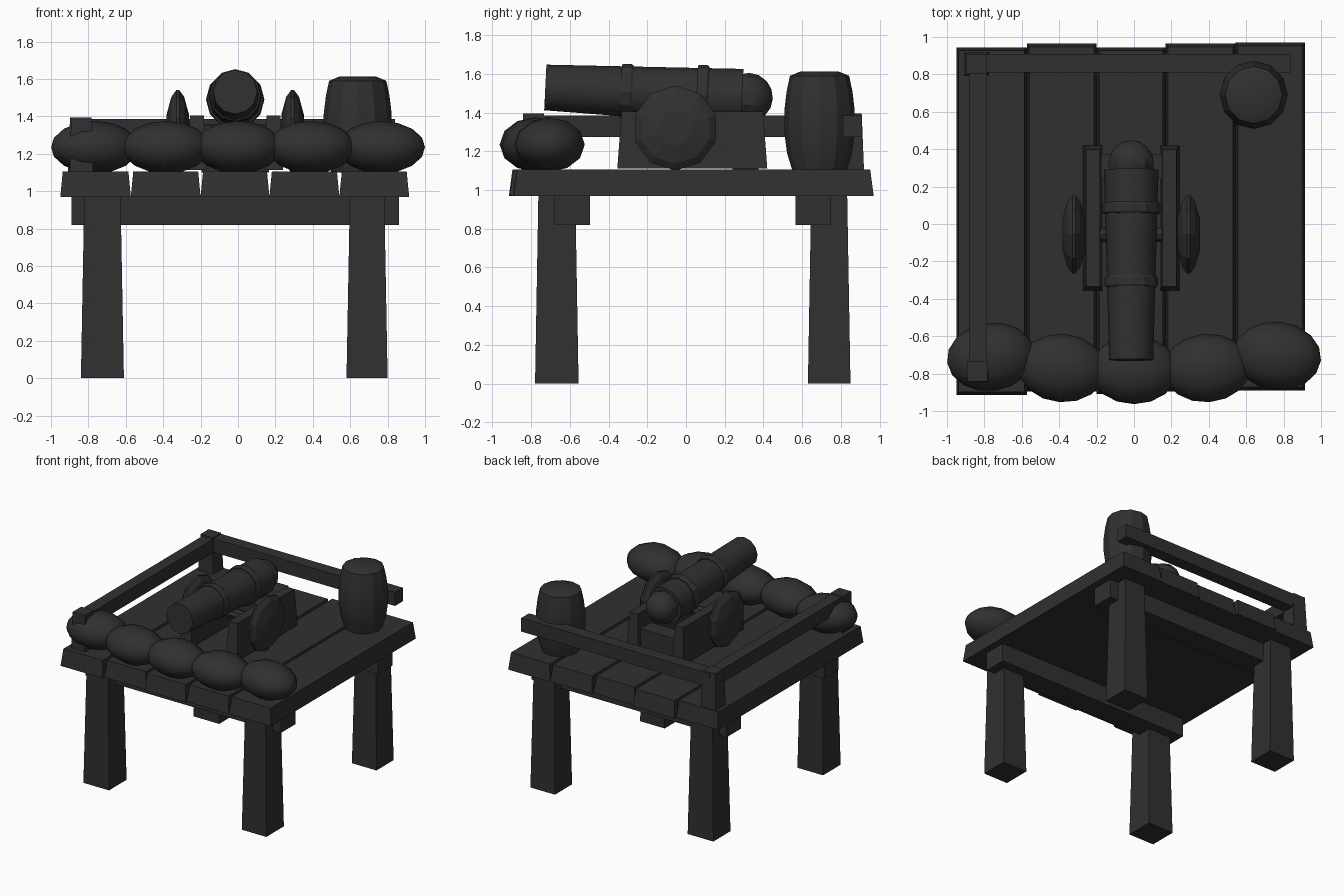
import bpy, bmesh, math
from mathutils import Matrix, Vector

if "Cube" in bpy.data.objects:
    bpy.data.objects.remove(bpy.data.objects["Cube"])

mat = bpy.data.materials.new("dark_grey")
mat.diffuse_color = (0.03, 0.03, 0.03, 1)
mat.use_nodes = True
mat.node_tree.nodes["Principled BSDF"].inputs["Base Color"].default_value = mat.diffuse_color


def finish(name, bm, smooth=None):
    bmesh.ops.recalc_face_normals(bm, faces=bm.faces)
    me = bpy.data.meshes.new(name)
    bm.to_mesh(me)
    bm.free()
    me.materials.append(mat)
    ob = bpy.data.objects.new(name, me)
    bpy.context.collection.objects.link(ob)
    if smooth:
        bpy.ops.object.select_all(action='DESELECT')
        ob.select_set(True)
        bpy.context.view_layer.objects.active = ob
        bpy.ops.object.shade_smooth_by_angle(angle=math.radians(smooth))
    return ob


def block(name, x, y, z, tx=0.0, ty=0.0):
    """Box from ranges; the top is inset by tx, ty on each side."""
    bm = bmesh.new()
    bmesh.ops.create_cube(bm, size=1)
    for v in bm.verts:
        top = v.co.z > 0
        sx, sy = math.copysign(1, v.co.x), math.copysign(1, v.co.y)
        v.co = ((x[1] if sx > 0 else x[0]) - (sx * tx if top else 0),
                (y[1] if sy > 0 else y[0]) - (sy * ty if top else 0),
                z[1] if top else z[0])
    return finish(name, bm)


def lathe(name, profile, sides, matrix, smooth=None):
    """Turned solid from (radius, height) points, closed at both ends."""
    bm = bmesh.new()
    rings = []
    for r, h in profile:
        rings.append([bm.verts.new((r * math.cos(2 * math.pi * i / sides),
                                    r * math.sin(2 * math.pi * i / sides), h))
                      for i in range(sides)])
    for a, b in zip(rings, rings[1:]):
        for i in range(sides):
            j = (i + 1) % sides
            bm.faces.new((a[i], a[j], b[j], b[i]))
    bm.faces.new(rings[0])
    bm.faces.new(rings[-1])
    bmesh.ops.transform(bm, matrix=matrix, verts=bm.verts)
    return finish(name, bm, smooth)


# legs and cross beams
for side, x in (("left", (-0.84, -0.61)), ("right", (0.58, 0.80))):
    for end, y in (("front", (-0.78, -0.555)), ("back", (0.63, 0.85))):
        block(f"{end}_{side}_leg", x, y, (0, 0.97), 0.018, 0.017)
for end, y in (("front", (-0.68, -0.495)), ("back", (0.565, 0.75))):
    block(f"{end}_cross_beam", (-0.89, 0.86), y, (0.82, 0.975))

# deck planks with bevelled gaps and uneven ends
edges = [-0.95, -0.573, -0.2, 0.168, 0.542, 0.915]
ends = [(-0.915, 0.945), (-0.895, 0.965), (-0.91, 0.945), (-0.895, 0.965), (-0.89, 0.97)]
for i, y in enumerate(ends):
    block(f"deck_plank_{i + 1}", (edges[i], edges[i + 1]), y, (0.97, 1.105), 0.013, 0.018)

# railing
block("back_rail_post", (-0.91, -0.775), (0.79, 0.92), (1.1, 1.395), 0.012, 0.012)
block("front_rail_post", (-0.9, -0.775), (-0.85, -0.725), (1.1, 1.395), 0.008, 0.008)
block("side_rail", (-0.88, -0.785), (-0.8, 0.85), (1.275, 1.385))
block("back_rail", (-0.85, 0.84), (0.81, 0.91), (1.275, 1.385))

# sandbags
bags = [(-0.765, -0.71, 8), (-0.385, -0.77, -4), (0, -0.78, 0), (0.39, -0.77, 4), (0.765, -0.705, -6)]
for i, (x, y, ang) in enumerate(bags):
    bm = bmesh.new()
    bmesh.ops.create_uvsphere(bm, u_segments=12, v_segments=8, radius=1)
    m = (Matrix.Translation((x, y, 1.235)) @ Matrix.Rotation(math.radians(ang), 4, 'Z')
         @ Matrix.Diagonal((0.236, 0.183, 0.14, 1)) @ Matrix.Rotation(math.pi / 2, 4, 'Y'))
    bmesh.ops.transform(bm, matrix=m, verts=bm.verts)
    finish(f"sandbag_{i + 1}", bm, 60)

# powder barrel
lathe("barrel", [(0.14, 1.1), (0.168, 1.19), (0.182, 1.3), (0.182, 1.41), (0.17, 1.51),
                 (0.153, 1.59), (0.1, 1.612)], 12, Matrix.Translation((0.64, 0.69, 0)), 25)

# cannon: local z runs from the muzzle backwards along the tilted axis
CX = -0.015
muzzle, breech = Vector((CX, -0.727, 1.53)), Vector((CX, 0.29, 1.48))
axis = (Matrix.Translation(muzzle)
        @ (breech - muzzle).to_track_quat('Z', 'Y').to_matrix().to_4x4())
lathe("cannon_tube", [(0.118, 0), (0.146, 1.018)], 12, axis, 35)
for name, start, r in (("front_cannon_band", 0.39, 0.142), ("rear_cannon_band", 0.782, 0.156)):
    lathe(name, [(r - 0.03, start), (r - 0.006, start), (r, start + 0.01), (r, start + 0.05),
                 (r - 0.006, start + 0.06), (r - 0.03, start + 0.06)], 12, axis)
bm = bmesh.new()
bmesh.ops.create_uvsphere(bm, u_segments=10, v_segments=8, radius=0.127)
bmesh.ops.transform(bm, matrix=axis @ Matrix.Translation((0, 0, 1.05)), verts=bm.verts)
finish("cannon_breech", bm, 35)

# gun carriage: cheeks, transom, axle and lens-shaped wheels
wheel = [(0.09, -0.06), (0.185, -0.034), (0.22, -0.008), (0.22, 0.008), (0.185, 0.034), (0.09, 0.06)]
for name, s in (("left", -1), ("right", 1)):
    c = CX + s * 0.205
    block(f"{name}_carriage_cheek", (c - 0.052, c + 0.052), (-0.355, 0.42), (1.112, 1.405), 0.015, 0.022)
    m = (Matrix.Translation((CX + s * 0.307, -0.055, 1.32)) @ Matrix.Rotation(math.pi / 2, 4, 'Y'))
    lathe(f"{name}_wheel", wheel, 10, m)
block("carriage_transom", (CX - 0.18, CX + 0.18), (0.24, 0.375), (1.1, 1.28))
lathe("axle", [(0.04, -0.29), (0.04, 0.29)], 8,
      Matrix.Translation((CX, -0.055, 1.32)) @ Matrix.Rotation(math.pi / 2, 4, 'Y'))
